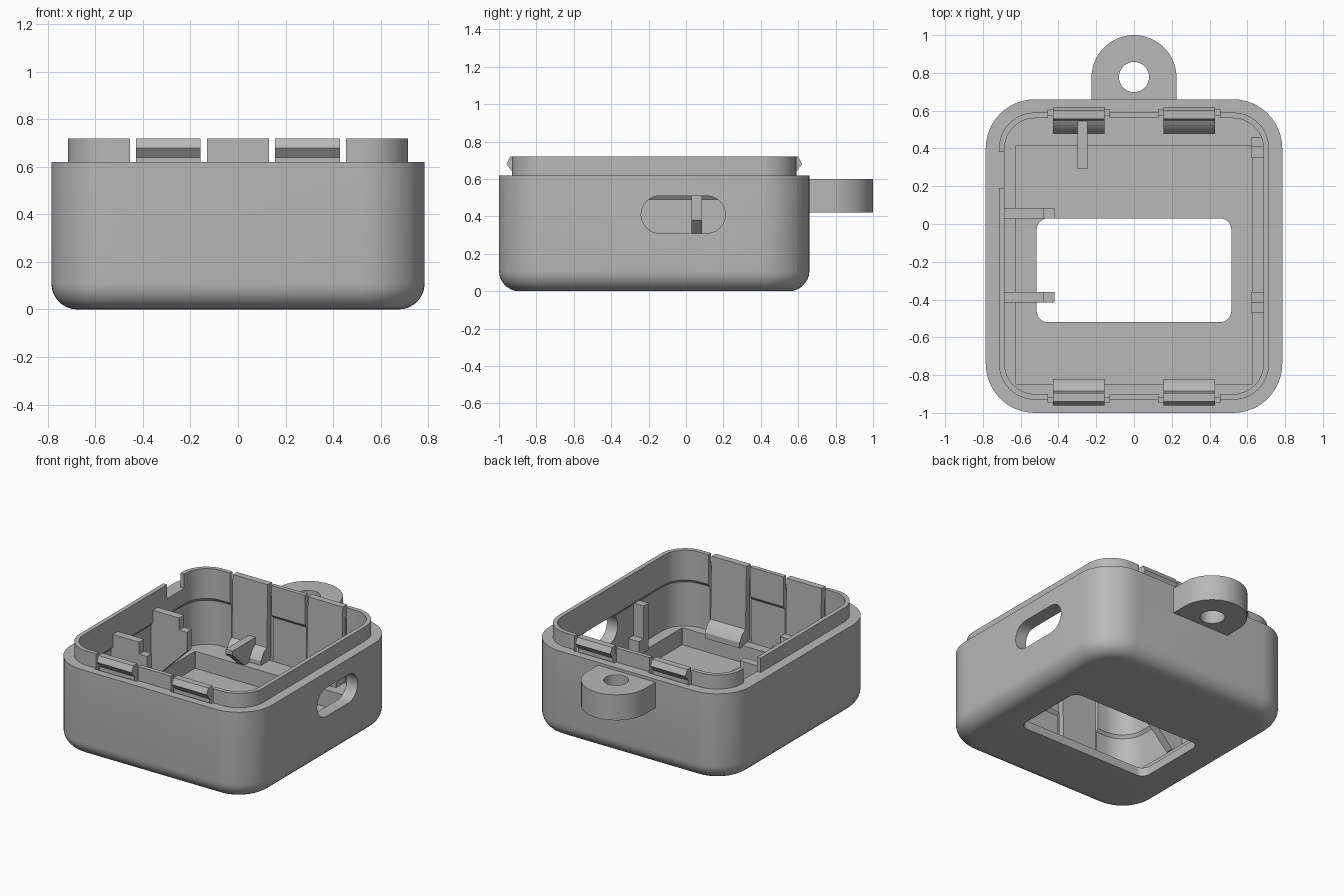
import bpy, bmesh, math
from mathutils import Vector

if "Cube" in bpy.data.objects:
    bpy.data.objects.remove(bpy.data.objects["Cube"], do_unlink=True)

grey = bpy.data.materials.new("plain grey plastic")
grey.use_nodes = True
grey.diffuse_color = (0.48, 0.48, 0.48, 1)
grey.node_tree.nodes["Principled BSDF"].inputs["Base Color"].default_value = grey.diffuse_color

MID_Y = -0.17      # centre of the case, front to back
HALF_X, HALF_Y, CORNER = 0.785, 0.83, 0.26
LEDGE, FLOOR, RIM, TOP = 0.18, 0.06, 0.62, 0.72


def finish(name, bm):
    bmesh.ops.recalc_face_normals(bm, faces=bm.faces)
    mesh = bpy.data.meshes.new(name)
    bm.to_mesh(mesh)
    bm.free()
    mesh.materials.append(grey)
    obj = bpy.data.objects.new(name, mesh)
    bpy.context.collection.objects.link(obj)
    return obj


def activate(obj):
    bpy.ops.object.select_all(action='DESELECT')
    obj.select_set(True)
    bpy.context.view_layer.objects.active = obj


def smooth(obj):
    activate(obj)
    bpy.ops.object.shade_smooth_by_angle(angle=math.radians(30))


def prism(name, outline, axis, start, end):
    """Extrude a 2D outline along one axis."""
    place = {'x': lambda p, t: (t, p[0], p[1]),
             'y': lambda p, t: (p[0], t, p[1]),
             'z': lambda p, t: (p[0], p[1], t)}[axis]
    bm = bmesh.new()
    face = bm.faces.new([bm.verts.new(place(p, start)) for p in outline])
    grown = bmesh.ops.extrude_face_region(bm, geom=[face])
    shift = Vector(place((0, 0), end - start))
    bmesh.ops.translate(bm, vec=shift,
                        verts=[v for v in grown['geom'] if isinstance(v, bmesh.types.BMVert)])
    return finish(name, bm)


def box(name, x, y, z):
    return prism(name, [(x[0], y[0]), (x[1], y[0]), (x[1], y[1]), (x[0], y[1])], 'z', *z)


def cut(obj, cutter):
    cutter.hide_render = True
    mod = obj.modifiers.new("cut", 'BOOLEAN')
    mod.operation, mod.solver, mod.object = 'DIFFERENCE', 'EXACT', cutter
    activate(obj)
    bpy.ops.object.modifier_apply(modifier=mod.name)
    bpy.data.objects.remove(cutter, do_unlink=True)


def arc(cx, cy, r, a0, a1, steps):
    return [(cx + r * math.cos(math.radians(a0 + (a1 - a0) * i / steps)),
             cy + r * math.sin(math.radians(a0 + (a1 - a0) * i / steps))) for i in range(steps + 1)]


def rounded(hx, hy, r, cy=MID_Y):
    pts = []
    for sx, sy, a in ((1, 1, 0), (-1, 1, 90), (-1, -1, 180), (1, -1, 270)):
        pts += arc(sx * (hx - r), cy + sy * (hy - r), r, a, a + 90, 12)
    return pts


def inset(d):
    return rounded(HALF_X - d, HALF_Y - d, CORNER - d)


# Case shell: one closed loft running up the outside, over the lip and down the inside
fillet = 0.11
rings = [(inset(fillet - u), fillet + v) for u, v in arc(0, 0, fillet, 270, 360, 7)]
rings += [(inset(d), z) for d, z in ((0, RIM), (0.07, RIM), (0.07, TOP), (0.10, TOP),
                                     (0.10, 0.51), (0.085, 0.49), (0.085, LEDGE))]
pocket = rounded(0.625, 0.633, 0.004, -0.217)
window = rounded(0.515, 0.275, 0.06, -0.245)
rings += [(pocket, LEDGE), (pocket, FLOOR), (window, FLOOR), (window, 0)]
bm = bmesh.new()
loops = [[bm.verts.new((x, y, z)) for x, y in pts] for pts, z in rings]
for a, b in zip(loops, loops[1:] + loops[:1]):
    for i in range(len(a)):
        j = (i + 1) % len(a)
        bm.faces.new((a[i], a[j], b[j], b[i]))
shell = finish("case_shell", bm)

# Clip recesses and snap clips, mirrored front to back
recess = [(0.45, 0.19), (0.605, 0.19), (0.605, RIM), (0.72, RIM), (0.72, 0.8), (0.45, 0.8)]
clip = [(0.59, 0.17), (0.59, 0.64), (0.62, 0.68), (0.60, TOP), (0.555, TOP),
        (0.545, 0.28), (0.51, 0.26), (0.48, 0.21), (0.48, 0.17)]
for side in ("back", "front"):
    def flip(pts):
        return pts if side == "back" else [(2 * MID_Y - y, z) for y, z in pts]
    for hand, x0 in (("right", -0.455), ("left", 0.13)):
        cut(shell, prism("recess_cutter", flip(recess), 'x', x0, x0 + 0.325))
        smooth(prism(f"{side}_{hand}_snap_clip", flip(clip), 'x', x0 + 0.026, x0 + 0.298))

# Gap in the lip on the right, and the oblong port on the left wall
cut(shell, box("lip_gap_cutter", (-0.76, -0.6), (0.19, 0.38), (RIM, 0.8)))
port = arc(0.11, 0.41, 0.1, -90, 90, 16) + arc(-0.14, 0.41, 0.1, 90, 270, 16)
cut(shell, prism("port_cutter", port, 'x', 0.6, 0.9))
smooth(shell)

# Hanging tab with a hole
tab = prism("hanging_tab", [(-0.225, 0.63), (0.225, 0.63)] + arc(0, 0.775, 0.225, 0, 180, 32),
            'z', 0.42, 0.60)
cut(tab, prism("hole_cutter", arc(0, 0.778, 0.08, 0, 348.75, 31), 'z', 0.3, 0.7))
smooth(tab)

# Stepped board brackets on the right wall
bracket = [(-0.71, LEDGE - 0.01), (-0.71, 0.60), (-0.48, 0.60), (-0.48, 0.515),
           (-0.42, 0.515), (-0.42, 0.38), (-0.62, LEDGE)]
for name, y in (("front", -0.415), ("back", 0.03)):
    smooth(prism(name + "_board_bracket", bracket, 'y', y, y + 0.055))

# Sloped support arm on the back wall
arm = [(0.29, 0.33), (0.29, 0.30), (0.42, LEDGE), (0.56, LEDGE), (0.56, 0.33)]
smooth(prism("back_support_arm", arm, 'x', -0.30, -0.245))

# Corner stops on the left wall: a tall post with a low rest on its inner side
for name, post, rest in (("front", (-0.47, -0.415), (-0.415, -0.36)),
                         ("back", (0.41, 0.46), (0.35, 0.41))):
    box(name + "_stop_post", (0.62, 0.71), post, (LEDGE - 0.01, 0.50))
    box(name + "_stop_rest", (0.62, 0.71), rest, (LEDGE - 0.01, 0.27))
